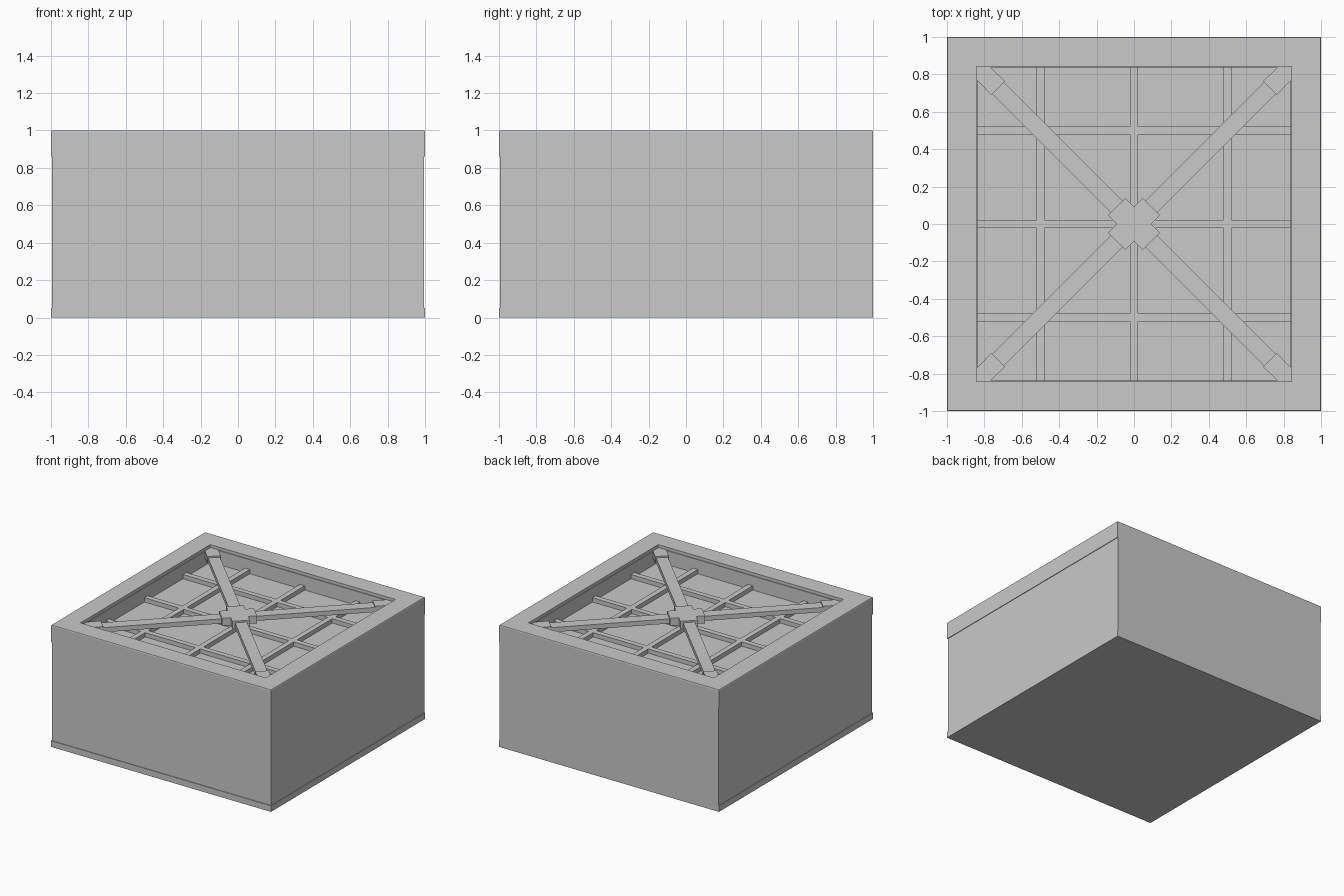
import bpy
import bmesh
from math import radians
from mathutils import Matrix, Vector

cube = bpy.data.objects.get("Cube")
if cube:
    bpy.data.objects.remove(cube, do_unlink=True)

# Single grey finish
grey = bpy.data.materials.new("plain_grey")
grey.use_nodes = True
colour = (0.585, 0.585, 0.585, 1)
grey.diffuse_color = colour
grey.node_tree.nodes["Principled BSDF"].inputs["Base Color"].default_value = colour

FLOOR = 0.86      # recessed panel height, level with the underside of the rim
OPENING = 0.836   # half width of the recess


def finish(name, bm):
    bmesh.ops.recalc_face_normals(bm, faces=bm.faces)
    mesh = bpy.data.meshes.new(name)
    bm.to_mesh(mesh)
    bm.free()
    mesh.materials.append(grey)
    obj = bpy.data.objects.new(name, mesh)
    bpy.context.collection.objects.link(obj)
    return obj


def square_loft(name, profile):
    """Join square rings given as (half width, height) into a closed loop."""
    bm = bmesh.new()
    corners = [(-1, -1), (1, -1), (1, 1), (-1, 1)]
    rings = [[bm.verts.new((x * h, y * h, z)) for x, y in corners] for h, z in profile]
    for low, high in zip(rings, rings[1:] + rings[:1]):
        for i in range(4):
            j = (i + 1) % 4
            bm.faces.new((low[i], low[j], high[j], high[i]))
    return finish(name, bm)


def box(name, low, high, angle=0):
    low, high = Vector(low), Vector(high)
    bm = bmesh.new()
    bmesh.ops.create_cube(bm, size=1)
    bmesh.ops.scale(bm, vec=high - low, verts=bm.verts)
    bmesh.ops.translate(bm, vec=(low + high) / 2, verts=bm.verts)
    bmesh.ops.rotate(bm, matrix=Matrix.Rotation(radians(angle), 3, "Z"), verts=bm.verts)
    return finish(name, bm)


def prism(name, outline, bottom, top, angle=0):
    bm = bmesh.new()
    face = bm.faces.new([bm.verts.new((x, y, bottom)) for x, y in outline])
    grown = bmesh.ops.extrude_face_region(bm, geom=[face])["geom"]
    verts = [v for v in grown if isinstance(v, bmesh.types.BMVert)]
    bmesh.ops.translate(bm, vec=(0, 0, top - bottom), verts=verts)
    bmesh.ops.rotate(bm, matrix=Matrix.Rotation(radians(angle), 3, "Z"), verts=bm.verts)
    return finish(name, bm)


# Plinth, and a body set in on three sides but flush at the back
box("plinth", (-1, -1, 0), (1, 1, 0.05))
box("body", (-0.995, -0.995, 0.05), (0.995, 1, FLOOR))

# Thick rim around the recess, stepped on its inner edge
square_loft("rim", [
    (1, FLOOR), (1, 0.994), (0.997, 1), (0.842, 1),
    (0.842, 0.975), (OPENING, 0.975), (OPENING, FLOOR)])

# Ribs crossing the recessed floor both ways
for i, offset in enumerate((-0.5, 0, 0.5)):
    for direction, angle in (("lengthwise", 0), ("crosswise", 90)):
        box(f"{direction}_rib_{i + 1}", (-OPENING, offset - 0.022, FLOOR - 0.01),
            (OPENING, offset + 0.022, 0.895), angle)

# Raised diagonal braces and the hub joining them
for i, angle in enumerate((45, 135)):
    box(f"diagonal_brace_{i + 1}", (-1.05, -0.045, 0.93), (1.05, 0.045, 0.968), angle)
    box(f"hub_block_{i + 1}", (-0.132, -0.066, 0.92), (0.132, 0.066, 0.982), angle)

# Corner pads holding the brace ends
pad = [(OPENING, OPENING), (0.765, OPENING), (0.69, 0.763), (0.763, 0.69), (OPENING, 0.765)]
for i in range(4):
    prism(f"corner_pad_{i + 1}", pad, 0.92, 0.98, 90 * i)
